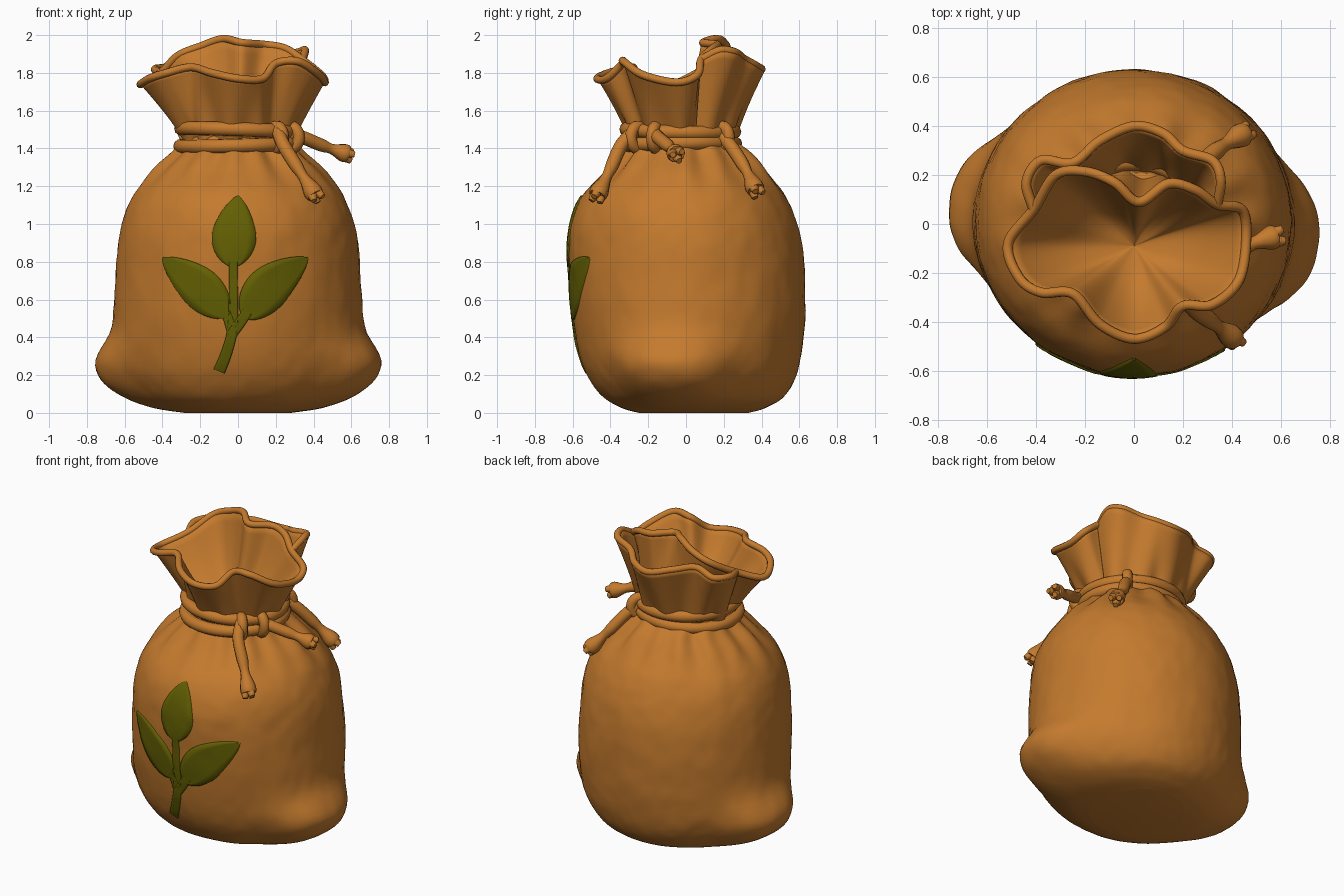
import bpy, math
from math import sin, cos, pi, exp, atan2
from mathutils import Vector, noise
from mathutils.bvhtree import BVHTree

if "Cube" in bpy.data.objects:
    bpy.data.objects.remove(bpy.data.objects["Cube"])


def material(name, rgb):
    m = bpy.data.materials.new(name)
    m.use_nodes = True
    m.diffuse_color = (*rgb, 1)
    bsdf = m.node_tree.nodes["Principled BSDF"]
    bsdf.inputs["Base Color"].default_value = (*rgb, 1)
    bsdf.inputs["Roughness"].default_value = 0.8
    return m


CLOTH = material("brown cloth", (0.55, 0.195, 0.027))
GREEN = material("leaf green", (0.125, 0.115, 0.001))


def spline(points, steps, closed=False):
    """Smooth curve through points of any dimension."""
    n, out = len(points), []
    pick = lambda i: points[i % n] if closed else points[max(0, min(n - 1, i))]
    for i in range(n if closed else n - 1):
        a, b, c, d = (pick(i + k) for k in (-1, 0, 1, 2))
        for s in range(steps):
            t = s / steps
            out.append(tuple(
                q + t * ((r - p) / 2 + t * (p - 2.5 * q + 2 * r - e / 2 + t * (1.5 * (q - r) + (e - p) / 2)))
                for p, q, r, e in zip(a, b, c, d)))
    if not closed:
        out.append(tuple(points[-1]))
    return out


def grid(name, rows, mat, wrap=False, caps=()):
    """Skin rows of points; caps are centre points closing first and last row."""
    n, verts = len(rows[0]), [v for row in rows for v in row]
    faces = []
    span = range(n if wrap else n - 1)
    for j in range(len(rows) - 1):
        for i in span:
            k = (i + 1) % n
            faces.append((j * n + i, j * n + k, j * n + n + k, j * n + n + i))
    if caps:
        low, high, top = len(verts), len(verts) + 1, (len(rows) - 1) * n
        verts += caps
        for i in span:
            k = (i + 1) % n
            faces += [(low, k, i), (high, top + i, top + k)]
    mesh = bpy.data.meshes.new(name)
    mesh.from_pydata(verts, [], faces)
    mesh.materials.append(mat)
    mesh.polygons.foreach_set("use_smooth", [True] * len(faces))
    ob = bpy.data.objects.new(name, mesh)
    bpy.context.collection.objects.link(ob)
    return ob


def tube(name, points, radius, closed=False, scales=None):
    cu = bpy.data.curves.new(name, "CURVE")
    cu.dimensions = "3D"
    cu.bevel_depth, cu.bevel_resolution, cu.use_fill_caps = radius, 3, True
    sp = cu.splines.new("POLY")
    sp.points.add(len(points) - 1)
    for i, p in enumerate(points):
        sp.points[i].co = (*p[:3], 1)
        sp.points[i].radius = scales[i] if scales else 1
    sp.use_cyclic_u = closed
    cu.materials.append(CLOTH)
    ob = bpy.data.objects.new(name, cu)
    bpy.context.collection.objects.link(ob)


# Sack body: height, half width, front depth, back depth
PROFILE = [(0, .27, .25, .33), (.03, .43, .35, .43), (.1, .55, .455, .53), (.25, .63, .545, .6),
           (.5, .655, .6, .63), (.8, .645, .62, .625), (1, .615, .61, .59), (1.15, .555, .55, .525),
           (1.28, .45, .42, .425), (1.38, .34, .335, .34), (1.46, .28, .28, .24), (1.52, .25, .25, .21)]


def body_point(z, rx, front, back, a):
    swell = 1
    for centre, spread in ((-.15, .5), (pi - .13, .45)):  # bulging bottom corners
        d = (a - centre + pi) % (2 * pi) - pi
        swell += .21 * exp(-abs(d / spread) ** 3 - abs((z - .21) / .18) ** 2.5)
    gather = exp(-((z - 1.36) / .13) ** 2)  # pleats below the cord
    swell += gather * (.035 * cos(15 * a) + .03 * cos(9 * a + 1))
    x, y = rx * cos(a), sin(a) * (back if sin(a) > 0 else front)
    at = Vector((x, y, z))
    swell += .01 * noise.noise(at * 5) + .006 * noise.noise(at * 14)
    return (x * swell, y * swell, z)


ANGLES = [2 * pi * i / 160 for i in range(160)]
rings = [[body_point(*row, a) for a in ANGLES] for row in spline(PROFILE, 7)]
body = grid("sack_body", rings, CLOTH, True, [(0, .05, 0), (0, -.08, 1.46)])
tree = BVHTree.FromPolygons([v.co for v in body.data.vertices],
                            [tuple(p.vertices) for p in body.data.polygons])

# Ruffled mouth and the folded pocket behind it
MOUTH = [(-.515, -.08, 1.74), (-.47, -.22, 1.77), (-.38, -.28, 1.8), (-.25, -.285, 1.83),
         (-.14, -.41, 1.8), (0, -.47, 1.77), (.13, -.42, 1.77), (.2, -.335, 1.85),
         (.32, -.33, 1.86), (.43, -.23, 1.79), (.46, -.05, 1.75), (.44, .06, 1.79),
         (.34, .08, 1.87), (.25, .14, 1.93), (.14, .165, 1.95), (.02, .09, 1.96),
         (-.08, .17, 1.98), (-.2, .215, 1.94), (-.32, .2, 1.89), (-.41, .06, 1.8)]
POCKET = [(-.41, .06, 1.8), (-.44, .17, 1.82), (-.38, .26, 1.83), (-.25, .25, 1.86),
          (-.14, .34, 1.85), (0, .4, 1.82), (.12, .37, 1.84), (.2, .3, 1.88),
          (.32, .26, 1.91), (.355, .18, 1.92), (.34, .08, 1.87)]


def outer_rows(rim, neck):
    """Flared wall from the neck up to the rim, pleated at the neck."""
    rows = []
    for j in range(13):
        t = j / 12
        w, row = t ** 1.1, []
        for x, y, z in rim:
            a = atan2(y + .04, x)
            r = neck + .018 * cos(11 * a)
            nx, ny = r * cos(a), r * .92 * sin(a) - .03
            row.append((nx + (x - nx) * w, ny + (y - ny) * w, 1.42 + (z - 1.42) * t))
        rows.append(row)
    return rows


def lining_rows(rim):
    """Inside of the mouth, sinking in folds to a gathered centre."""
    rows = []
    for j in range(12, 0, -1):
        t = j / 12
        w = .95 * t ** .7
        rows.append([(x * w, (y + .09) * w - .09, 1.5 + (z - 1.5) * t ** 1.5) for x, y, z in rim])
    return rows + [[(0, -.09, 1.49)] * len(rim)]


mouth_rim, pocket_rim = spline(MOUTH, 8, True), spline(POCKET, 8)
grid("sack_mouth", outer_rows(mouth_rim, .27) + lining_rows(mouth_rim), CLOTH, True)
tube("mouth_hem", mouth_rim, .021, True)
pocket = grid("back_pocket", outer_rows(pocket_rim, .275), CLOTH)
thick = pocket.modifiers.new("thickness", "SOLIDIFY")
thick.thickness, thick.offset = .038, 0
tube("pocket_hem", pocket_rim, .021)

# Cord wound twice around the neck
for name, height, size, tilt in (("lower_cord", 1.42, .305, .01), ("upper_cord", 1.495, .3, -.012)):
    tube(name, [(size * cos(a), size * .95 * sin(a) - .03, height + tilt * sin(a + 1))
                for a in ANGLES[::2]], .038, True)

# Loose cord ends with wrapped knots, pinched and frayed tips
ENDS = {"front": [(.21, -.26, 1.5), (.24, -.34, 1.42), (.32, -.4, 1.29), (.41, -.47, 1.15)],
        "side": [(.28, -.16, 1.48), (.34, -.15, 1.46), (.46, -.09, 1.41), (.58, -.05, 1.37)],
        "back": [(.2, .18, 1.48), (.27, .24, 1.41), (.35, .31, 1.3), (.45, .37, 1.18)]}
for name, pts in ENDS.items():
    path = spline(pts, 8)
    flare = [1 - .25 * exp(-((i - 18) / 2) ** 2) + .4 * exp(-((i - 22.5) / 2.5) ** 2)
             for i in range(len(path))]
    tube(name + "_cord_end", path, .036, scales=flare)
    tip, before = Vector(path[-1]), Vector(path[-3])
    along = (tip - before).normalized()
    across = along.orthogonal().normalized()
    for k in range(3):  # tufts spreading from the tip
        lean = across.copy()
        lean.rotate(along.to_track_quat("Z", "Y").to_matrix().to_euler())
        lean = across * cos(2.1 * k) + along.cross(across) * sin(2.1 * k)
        tube(f"{name}_tuft_{k + 1}", [before + lean * .012, tip + lean * .022, tip + lean * .03 + along * .03],
             .023, scales=[1, 1.1, .7])
    # Loop of cord wrapped over both windings
    out = Vector((pts[0][0], pts[0][1] + .03, 0)).normalized()
    middle = out * .305 + Vector((0, -.03, 1.458))
    tube(name + "_knot", [middle + out * (.05 * cos(a)) + Vector((0, 0, .058 * sin(a)))
                          for a in ANGLES[::8]], .032, True)


def on_front(x, z, lift):
    hit = tree.ray_cast(Vector((x, -2, z)), Vector((0, 1, 0)))[0]
    return (x, hit.y - lift, z)


def emblem(name, path, width):
    """Thin plate along a path on the sack front; width is a function of 0..1."""
    rows = []
    for i, (x, z) in enumerate(path):
        a, b = path[max(0, i - 1)], path[min(len(path) - 1, i + 1)]
        side = Vector((a[1] - b[1], b[0] - a[0])).normalized() * width(i / (len(path) - 1))
        rows.append([on_front(x + side.x * u, z + side.y * u, -.012 if abs(u) == 1 else .009)
                     for u in (-1, -.97, -.6, -.3, 0, .3, .6, .97, 1)])
    grid(name, rows, GREEN)


# Three leaf sprig
leaf = lambda size: lambda t: .005 + size * sin(pi * t ** .85)
emblem("middle_leaf", spline([(-.025, .77), (-.02, .95), (0, 1.15)], 10), leaf(.115))
emblem("right_leaf", spline([(.03, .5), (.17, .67), (.37, .82)], 10), leaf(.112))
emblem("left_leaf", spline([(-.055, .51), (-.21, .67), (-.4, .82)], 10), leaf(.106))
emblem("main_stem", spline([(-.025, .8), (-.025, .6), (-.03, .44), (-.06, .32), (-.1, .22)], 6),
       lambda t: .022 + .01 * t)
emblem("right_stem", spline([(.05, .54), (.02, .49), (-.03, .42)], 6), lambda t: .028)
emblem("left_stem", spline([(-.07, .54), (-.05, .49), (-.03, .42)], 6), lambda t: .026)
